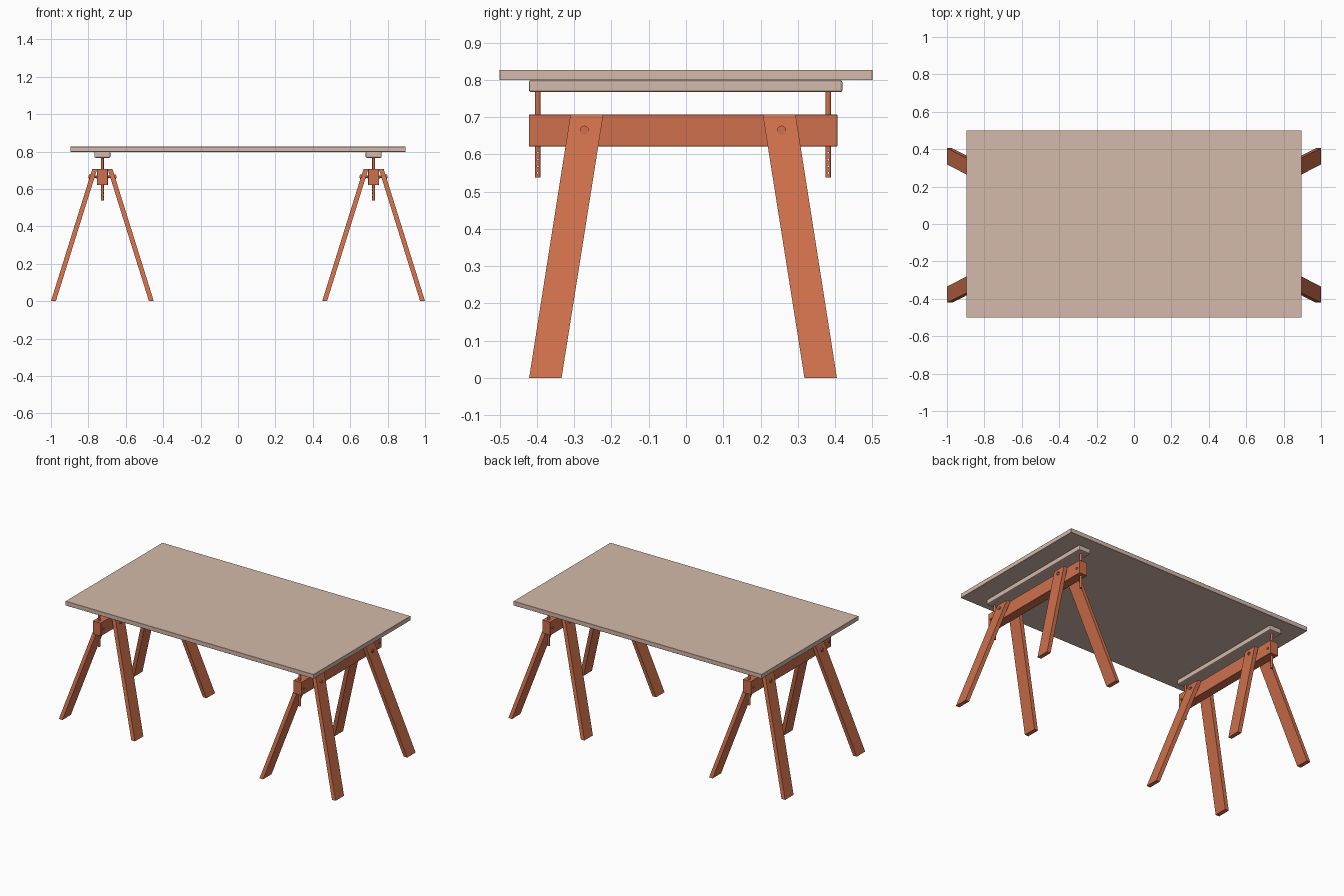
import bpy, bmesh, math
from mathutils import Matrix

if "Cube" in bpy.data.objects:
    bpy.data.objects.remove(bpy.data.objects["Cube"])


def material(name, rgb):
    m = bpy.data.materials.new(name)
    m.diffuse_color = (*rgb, 1)
    m.use_nodes = True
    m.node_tree.nodes["Principled BSDF"].inputs["Base Color"].default_value = m.diffuse_color
    return m


PALE = material("pale wood", (0.66, 0.485, 0.405))
RUST = material("rust orange", (0.62, 0.162, 0.073))


def finish(bm, name, mat):
    bmesh.ops.recalc_face_normals(bm, faces=bm.faces)
    me = bpy.data.meshes.new(name)
    bm.to_mesh(me)
    bm.free()
    ob = bpy.data.objects.new(name, me)
    me.materials.append(mat)
    bpy.context.collection.objects.link(ob)
    return ob


def box(name, x0, x1, y0, y1, z0, z1, mat, bevel=0.0, segments=1):
    bm = bmesh.new()
    bmesh.ops.create_cube(bm, size=1)
    for v in bm.verts:
        v.co.x = x1 if v.co.x > 0 else x0
        v.co.y = y1 if v.co.y > 0 else y0
        v.co.z = z1 if v.co.z > 0 else z0
    ob = finish(bm, name, mat)
    if bevel:
        mod = ob.modifiers.new("soft edge", "BEVEL")
        mod.width, mod.segments = bevel, segments
    return ob


def add_rod(bm, axis, a, b, u, v, r, n=16):
    """Cylinder along x (u, v = y, z) or along z (u, v = x, y)."""
    if axis == 'X':
        m = Matrix.Translation(((a + b) / 2, u, v)) @ Matrix.Rotation(math.pi / 2, 4, 'Y')
    else:
        m = Matrix.Translation((u, v, (a + b) / 2))
    bmesh.ops.create_cone(bm, cap_ends=True, segments=n, radius1=r, radius2=r,
                          depth=abs(b - a), matrix=m)


def smooth(ob):
    bpy.ops.object.select_all(action='DESELECT')
    bpy.context.view_layer.objects.active = ob
    ob.select_set(True)
    bpy.ops.object.shade_smooth_by_angle(angle=math.radians(40))


YC = -0.008   # trestles sit slightly forward of the table centre
TOP = 0.707   # top of the trestle beam
PIN_Z = 0.665


def leg(name, cx, sx, sy):
    """Splayed plank: flat cut at the floor and at the beam top."""
    bm = bmesh.new()
    rings = []
    for z, xo, xi, yo, yi in ((0, 0.275, 0.249, 0.413, 0.326),
                              (TOP, 0.054, 0.028, 0.302, 0.214)):
        rings.append([bm.verts.new((cx + sx * x, YC + sy * y, z))
                      for x, y in ((xo, yo), (xi, yo), (xi, yi), (xo, yi))])
    lo, hi = rings
    bm.faces.new(lo)
    bm.faces.new(hi)
    for i in range(4):
        j = (i + 1) % 4
        bm.faces.new((lo[i], lo[j], hi[j], hi[i]))
    return finish(bm, name, RUST)


# table top
box("table_top", -0.896, 0.896, -0.5, 0.5, 0.799, 0.827, PALE, 0.001)

for side, cx in (("left", -0.725), ("right", 0.725)):
    # beam and the raised support board under the top
    box(side + "_beam", cx - 0.029, cx + 0.029, -0.422, 0.406, 0.621, TOP, RUST, 0.001)
    box(side + "_support_board", cx - 0.043, cx + 0.043, -0.422, 0.42,
        0.767, 0.799, PALE, 0.006, 2)

    for end, sy in (("front", -1), ("back", 1)):
        for part, sx in (("outer", 1), ("inner", -1)):
            s = sx if cx > 0 else -sx
            leg(f"{side}_{end}_{part}_leg", cx, s, sy)

        # bolt through both legs, with washer and head
        y = YC + sy * 0.265
        bm = bmesh.new()
        add_rod(bm, 'X', cx - 0.07, cx + 0.07, y, PIN_Z, 0.006)
        for s in (-1, 1):
            add_rod(bm, 'X', cx + s * 0.062, cx + s * 0.072, y, PIN_Z, 0.012, 20)
            add_rod(bm, 'X', cx + s * 0.071, cx + s * 0.075, y, PIN_Z, 0.007, 6)
        smooth(finish(bm, f"{side}_{end}_leg_bolt", RUST))

        # height adjusting post with peg holes
        y = YC + sy * 0.39
        bm = bmesh.new()
        add_rod(bm, 'Z', 0.538, 0.769, cx, y, 0.0075)
        post = finish(bm, f"{side}_{end}_height_post", RUST)
        bm = bmesh.new()
        for k in range(4):
            add_rod(bm, 'X', cx - 0.03, cx + 0.03, y, 0.55 + 0.018 * k, 0.0025, 10)
        cutter = finish(bm, f"{side}_{end}_post_hole_cutter", RUST)
        cutter.hide_render = True
        cutter.hide_set(True)
        mod = post.modifiers.new("peg holes", "BOOLEAN")
        mod.operation, mod.object, mod.solver = 'DIFFERENCE', cutter, 'EXACT'
        smooth(post)

        # peg that locks the post in the beam
        bm = bmesh.new()
        add_rod(bm, 'X', cx - 0.033, cx + 0.033, y, PIN_Z - 0.003, 0.008, 6)
        add_rod(bm, 'X', cx - 0.036, cx + 0.036, y, PIN_Z - 0.003, 0.004, 12)
        smooth(finish(bm, f"{side}_{end}_locking_peg", RUST))
